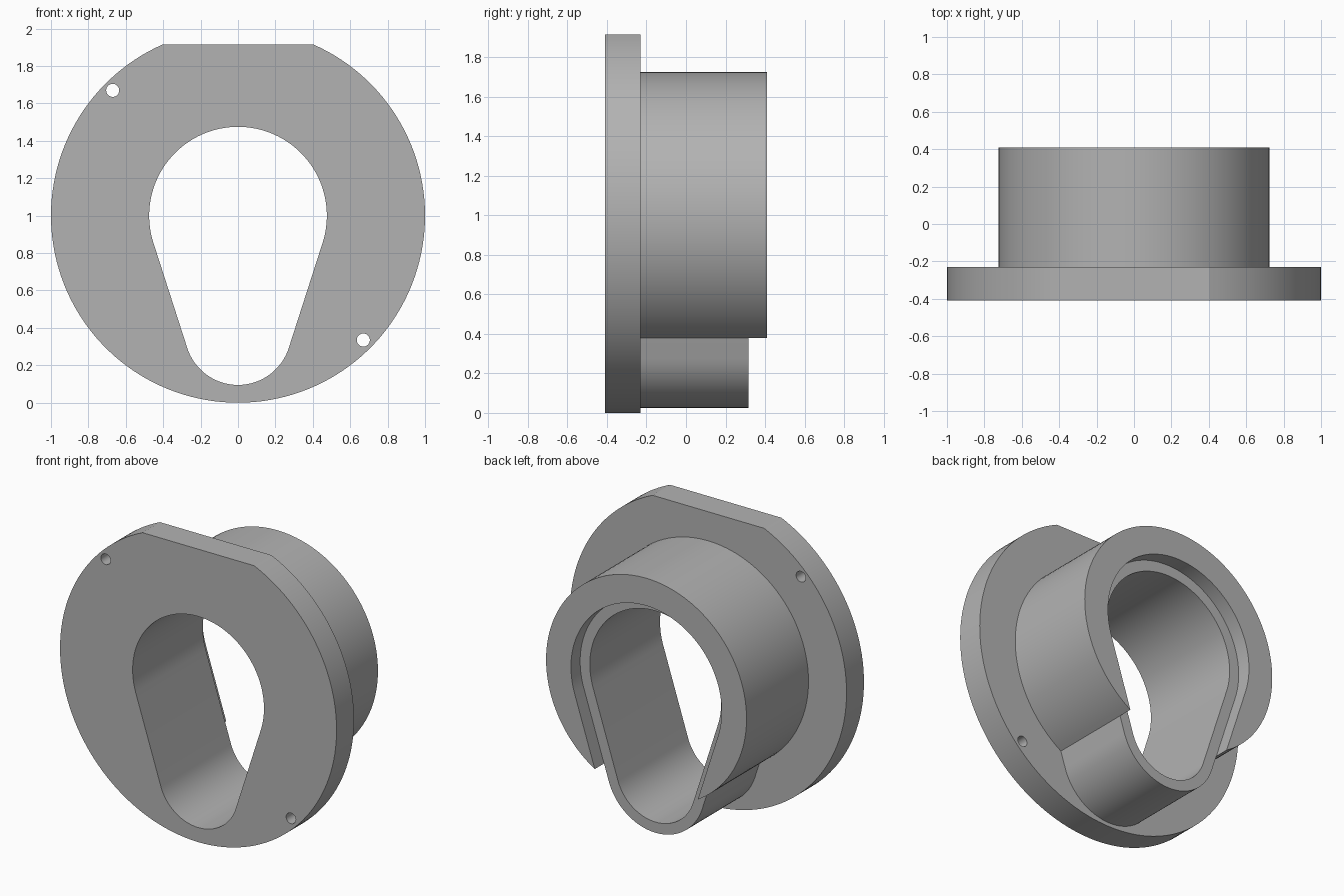
import bpy
import bmesh
from math import sin, cos, asin, acos, pi

cube = bpy.data.objects.get("Cube")
if cube:
    bpy.data.objects.remove(cube, do_unlink=True)

# Depths along y
FRONT, FLANGE_BACK, SLEEVE_BACK, COLLAR_BACK = -0.41, -0.23, 0.315, 0.41
# Radii and centre heights
CENTRE, LOW_CENTRE = 1.0, 0.38
BORE, LOW_BORE, WALL, COLLAR = 0.475, 0.285, 0.07, 0.725
SLANT = asin((BORE - LOW_BORE) / (CENTRE - LOW_CENTRE))


def arc(x, z, r, start, end, n):
    """Points (x, z) along an arc, both ends included."""
    return [(x + r * cos(start + (end - start) * i / n),
             z + r * sin(start + (end - start) * i / n)) for i in range(n + 1)]


def teardrop(offset):
    """Upper and lower arcs of the teardrop; straight sides join them."""
    upper = arc(0, CENTRE, BORE + offset, -SLANT, pi + SLANT, 72)
    lower = arc(0, LOW_CENTRE, LOW_BORE + offset, pi + SLANT, 2 * pi - SLANT, 40)
    return upper, lower


def make_edges(bm, path, y, closed=True):
    verts = [bm.verts.new((x, y, z)) for x, z in path]
    pairs = list(zip(verts, verts[1:]))
    if closed:
        pairs.append((verts[-1], verts[0]))
    return [bm.edges.new(p) for p in pairs]


def cap(bm, y, *outlines):
    """Flat face at depth y: first outline is the rim, the others are holes."""
    edges = [e for path in outlines for e in make_edges(bm, path, y)]
    bmesh.ops.triangle_fill(bm, edges=edges, use_beauty=True, normal=(0, 1, 0))


def wall(bm, path, y0, y1, closed=True):
    """Strip swept along y from an outline."""
    a = [bm.verts.new((x, y0, z)) for x, z in path]
    b = [bm.verts.new((x, y1, z)) for x, z in path]
    count = len(path)
    for i in range(count if closed else count - 1):
        j = (i + 1) % count
        bm.faces.new((a[i], a[j], b[j], b[i]))


# Outlines
flat = asin(0.915)
flange = arc(0, CENTRE, 1.0, pi - flat, 2 * pi + flat, 128)
pins = [arc(x, z, 0.035, 0, 2 * pi * 23 / 24, 23)
        for x, z in ((-0.67, 1.67), (0.67, 0.335))]
bore_upper, bore_lower = teardrop(0)
bore = bore_upper + bore_lower
sleeve_upper, sleeve_lower = teardrop(WALL)

# The collar is cut where its circle meets the slanted sleeve sides
meet = SLANT + acos((BORE + WALL) / COLLAR)
collar = arc(0, CENTRE, COLLAR, -meet, pi + meet, 110)
right, left = collar[0], collar[-1]
recess = [right] + sleeve_upper + [left]
lip = [left] + sleeve_lower + [right]

bm = bmesh.new()

# Flange with bore and two pin holes
cap(bm, FRONT, flange, bore, *pins)
wall(bm, flange, FRONT, FLANGE_BACK)
cap(bm, FLANGE_BACK, flange, collar + lip[1:-1], *pins)
for pin in pins:
    wall(bm, pin, FRONT, FLANGE_BACK)

# Collar: outer wall, C-shaped back face and recess wall
# (outer wall is split at the sleeve depth so its ends meet the lip)
wall(bm, collar, FLANGE_BACK, SLEEVE_BACK, closed=False)
wall(bm, collar, SLEEVE_BACK, COLLAR_BACK, closed=False)
cap(bm, COLLAR_BACK, collar + recess[::-1][1:-1])
wall(bm, recess, SLEEVE_BACK, COLLAR_BACK, closed=False)

# Teardrop sleeve: exposed lower wall, back rim and bore
wall(bm, lip, FLANGE_BACK, SLEEVE_BACK, closed=False)
cap(bm, SLEEVE_BACK, recess + lip[1:-1], bore)
wall(bm, bore, FRONT, SLEEVE_BACK)

bmesh.ops.remove_doubles(bm, verts=bm.verts[:], dist=1e-5)
bmesh.ops.recalc_face_normals(bm, faces=bm.faces[:])

mesh = bpy.data.meshes.new("flanged_sleeve")
bm.to_mesh(mesh)
bm.free()
body = bpy.data.objects.new("flanged_sleeve", mesh)
bpy.context.collection.objects.link(body)

# Plain grey material
grey = bpy.data.materials.new("plain_grey")
grey.use_nodes = True
colour = (0.45, 0.45, 0.45, 1)
grey.diffuse_color = colour
grey.node_tree.nodes["Principled BSDF"].inputs["Base Color"].default_value = colour
mesh.materials.append(grey)

# Smooth curved walls, keep sharp edges
bpy.ops.object.select_all(action="DESELECT")
body.select_set(True)
bpy.context.view_layer.objects.active = body
bpy.ops.object.shade_smooth_by_angle(angle=pi / 9)
